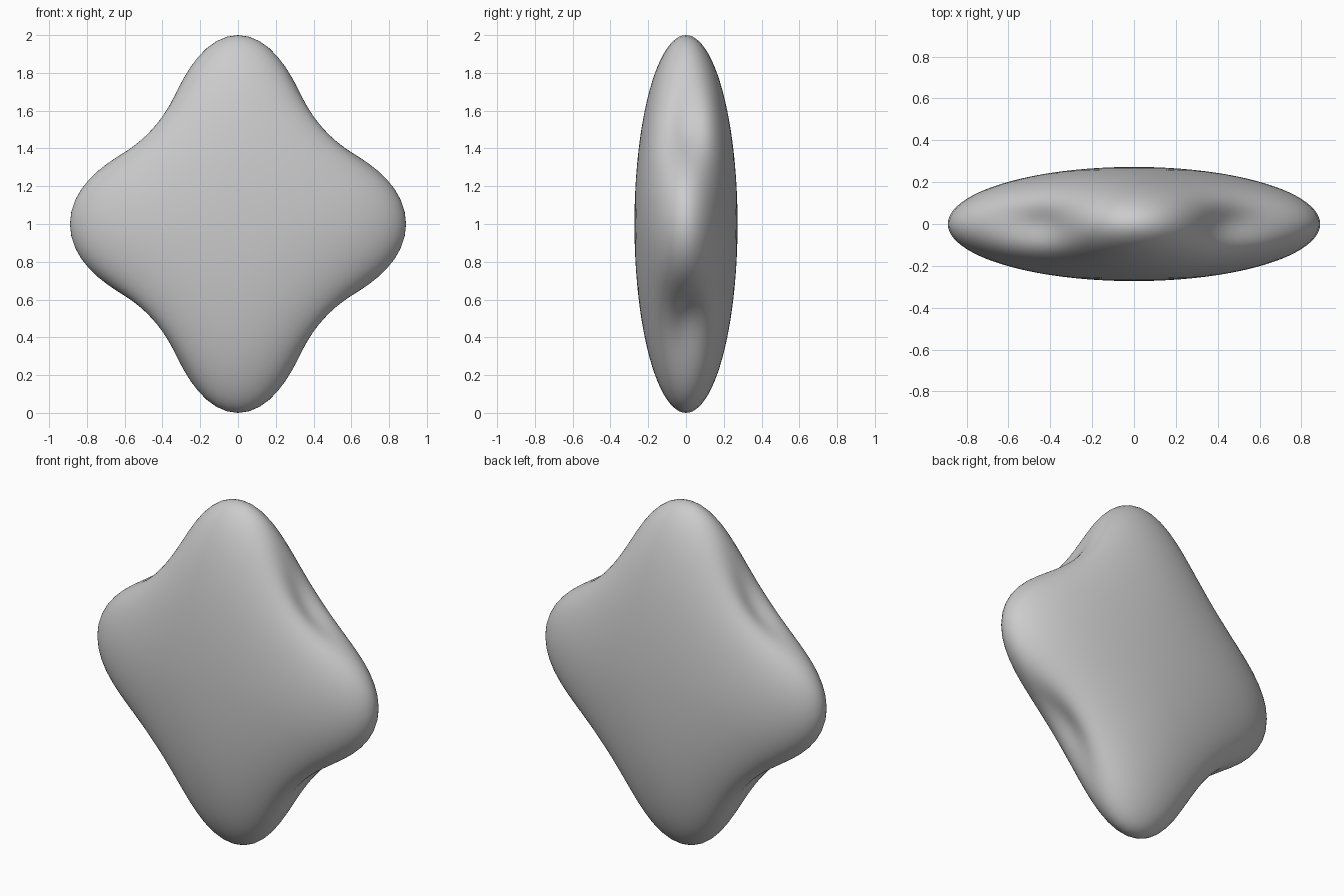
import bpy, bmesh, math

if "Cube" in bpy.data.objects:
    bpy.data.objects.remove(bpy.data.objects["Cube"])

HALF_X, HALF_Y, HALF_Z = 0.89, 0.273, 1.0
DENT = 0.295       # depth of the four hollow edges
SHARP = 0.2        # how quickly the hollow starts beside a corner
FADE = 1.7         # how quickly the hollow fades onto the faces

# Sphere whose poles face front and back
bm = bmesh.new()
bmesh.ops.create_uvsphere(bm, u_segments=96, v_segments=48, radius=1)
for v in bm.verts:
    x, z, y = v.co.x, v.co.y, -v.co.z
    rim = x * x + z * z
    # Four-lobed pinch, strongest around the rim and fading onto the faces
    s = (2 * x * z / rim) ** 2 if rim > 1e-9 else 0
    lobe = s * (1 + SHARP) / (1 + SHARP * s)
    f = 1 - DENT * lobe * rim ** FADE
    v.co = (HALF_X * x * f, HALF_Y * y * f, HALF_Z * z * f + HALF_Z)
bmesh.ops.recalc_face_normals(bm, faces=bm.faces)
for face in bm.faces:
    face.smooth = True

# Pillow body
mesh = bpy.data.meshes.new("diamond_pillow")
bm.to_mesh(mesh)
bm.free()
pillow = bpy.data.objects.new("diamond_pillow", mesh)
bpy.context.collection.objects.link(pillow)
